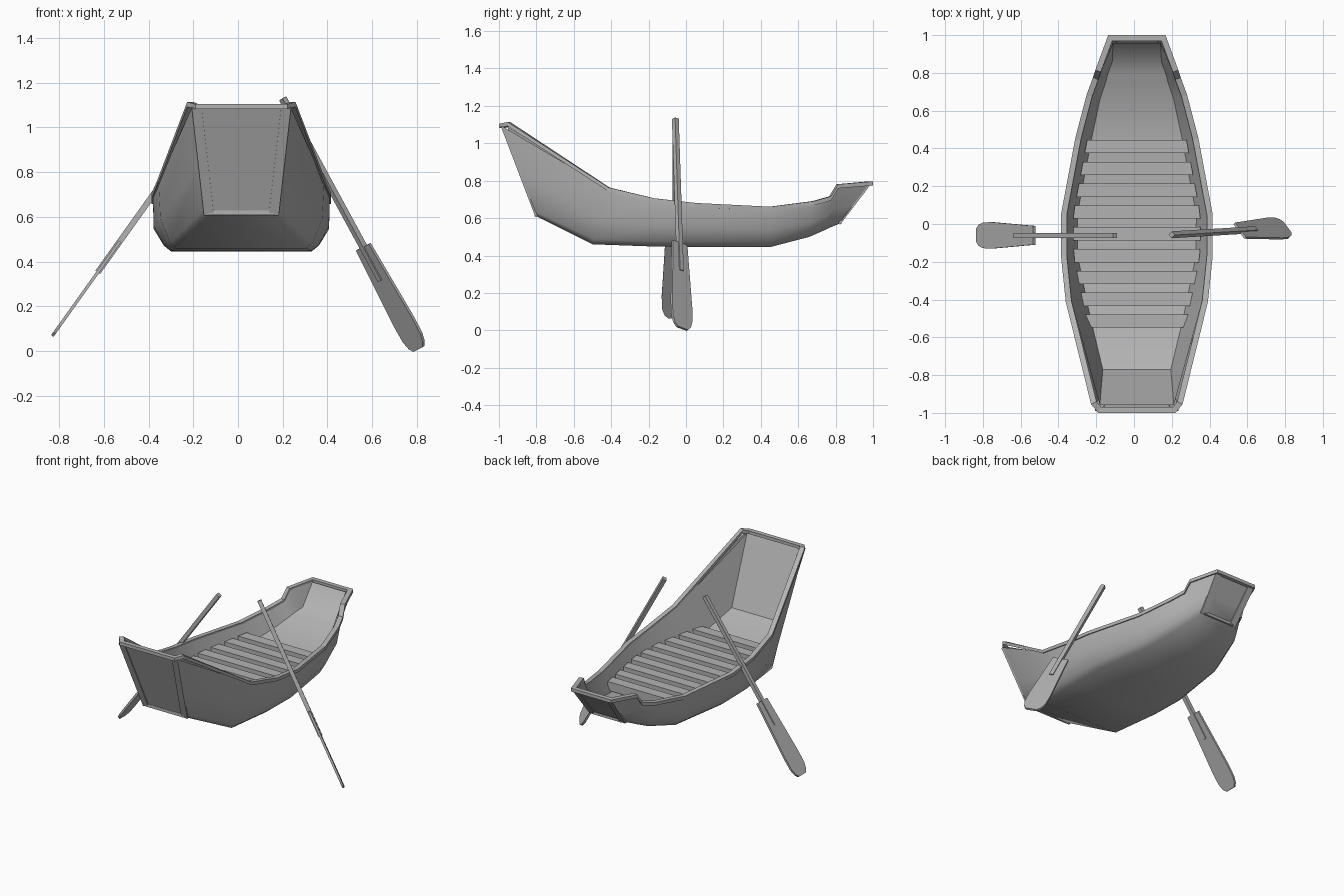
import bpy
import bmesh
import math
from mathutils import Vector, Matrix

cube = bpy.data.objects.get("Cube")
if cube:
    bpy.data.objects.remove(cube)

GREY = (0.45, 0.45, 0.45, 1)
wood = bpy.data.materials.new("grey_wood")
wood.use_nodes = True
wood.diffuse_color = GREY
wood.node_tree.nodes["Principled BSDF"].inputs["Base Color"].default_value = GREY

CX = 0.015  # centre line of the boat

# Bow to stern: sheer (half width, y, z), outer floor edge, side bulge, inner floor edge
STATIONS = [
    ((.22, -.984, 1.092), (.165, -.80, .61), 0, (.18, -.77, .66)),
    ((.37, -.41, .752), (.31, -.50, .46), .025, (.245, -.50, .54)),
    ((.395, -.17, .695), (.335, -.17, .448), .03, (.313, -.17, .53)),
    ((.395, .05, .67), (.335, .05, .445), .03, (.315, .05, .53)),
    ((.32, .45, .65), (.275, .45, .445), .03, (.24, .45, .53)),
    ((.26, .68, .68), (.215, .66, .50), .025, (.195, .66, .575)),
    ((.227, .77, .705), (.18, .74, .535), .015, (.165, .75, .61)),
    ((.214, .81, .77), (.17, .77, .55), .01, (.155, .79, .625)),
    ((.15, .984, .785), (.135, .82, .57), 0, (.13, .86, .65)),
]


def finish(name, bm, smooth=False, inside=False):
    bmesh.ops.recalc_face_normals(bm, faces=bm.faces)
    if inside:
        bmesh.ops.reverse_faces(bm, faces=bm.faces)
    mesh = bpy.data.meshes.new(name)
    bm.to_mesh(mesh)
    bm.free()
    mesh.materials.append(wood)
    obj = bpy.data.objects.new(name, mesh)
    bpy.context.collection.objects.link(obj)
    if smooth:
        bpy.ops.object.select_all(action="DESELECT")
        obj.select_set(True)
        bpy.context.view_layer.objects.active = obj
        bpy.ops.object.shade_smooth_by_angle(angle=math.radians(41))


def loft(bm, rings, closed_section=True, closed_path=False):
    """Skin a list of equal-length rings of points."""
    vs = [[bm.verts.new(p) for p in ring] for ring in rings]
    n = len(vs[0])
    pairs = list(zip(vs, vs[1:])) + ([(vs[-1], vs[0])] if closed_path else [])
    for a, b in pairs:
        for i in range(n if closed_section else n - 1):
            j = (i + 1) % n
            bm.faces.new((a[i], a[j], b[j], b[i]))
    if not closed_path:
        bm.faces.new(vs[0])
        bm.faces.new(vs[-1])


def sweep(name, path, across, tall, up=Vector((0, 0, 1)), closed=False):
    """Rectangular strip along a path, mitred at the corners."""
    rings = []
    n = len(path)
    for i, p in enumerate(path):
        before = path[i - 1] if closed or i else p
        after = path[(i + 1) % n] if closed or i < n - 1 else p
        dirs = [d.normalized() for d in (p - before, after - p) if d.length > 0]
        sides = [d.cross(up).normalized() for d in dirs]
        side = sum(sides, Vector()).normalized()
        side /= max(side.dot(sides[0]), .6)
        w, h = side * across, up * tall
        rings.append([p + w + h, p - w + h, p - w - h, p + w - h])
    bm = bmesh.new()
    loft(bm, rings, closed_path=closed)
    finish(name, bm)


def point(v, sign):
    return Vector((CX + sign * v[0], v[1], v[2]))


def skin(name, half_sections, inside=False):
    """Open-topped shell from half cross-sections running sheer to floor."""
    rings = [[point(p, -1) for p in s] + [point(p, 1) for p in reversed(s)]
             for s in half_sections]
    bm = bmesh.new()
    loft(bm, rings, closed_section=False)
    finish(name, bm, True, inside)


# Outer hull with bulging sides and a softened chine; lining with a raised floor
outer, inner = [], []
for k, (sheer, floor, bulge, deck) in enumerate(STATIONS):
    s, f, d = Vector(sheer), Vector(floor), Vector(deck)
    side = (s - f).normalized()
    outer.append([s, f.lerp(s, .45) + Vector((bulge, 0, 0)),
                  f + side * .028 + Vector((bulge * .15, 0, 0)), f - Vector((.022, 0, 0))])
    end = {0: .026, len(STATIONS) - 1: -.026}.get(k, 0)
    inner.append([s + Vector((-.024, end, 0)), d])
skin("hull", outer)
skin("inner_lining", inner, inside=True)

# Rim running right round the top edge, with clipped bow corners
edge = [Vector(s[0]) + Vector((-.009, 0, 0)) for s in STATIONS]
bow = [Vector((.198, -.984, 1.093)), Vector((.228, -.947, 1.103))]
half = bow + edge[1:]
rim = [point(p, -1) for p in half] + [point(p, 1) for p in reversed(half)]
sweep("rim", rim, .0155, .011, closed=True)

# Corner posts and lower bars framing both end boards
for k, end in ((0, "bow"), (-1, "stern")):
    corners = []
    for sign, side in ((-1, "right"), (1, "left")):
        s, f = point(STATIONS[k][0], sign), point(STATIONS[k][1], sign)
        inward = Vector((-sign * .02, 0, 0))
        face = (s - f).cross(Vector((1, 0, 0))).normalized()
        sweep(f"{side}_{end}_post", [f + inward, s + inward], .022, .006, face)
        corners.append(f + inward + (s - f).normalized() * .01)
    sweep(f"{end}_lower_bar", corners, .006, .01)


# Floor slats, cut to the width of the lining at each place
def floor_width(y):
    decks = [s[3] for s in STATIONS]
    for a, b in zip(decks, decks[1:]):
        if a[1] <= y <= b[1]:
            return a[0] + (b[0] - a[0]) * (y - a[1]) / (b[1] - a[1])


for i in range(9):
    y = .41 - i * .1155
    bm = bmesh.new()
    bmesh.ops.create_cube(bm, size=1)
    for v in bm.verts:
        py = y + v.co.y * .07
        v.co = (CX + v.co.x * 2 * (floor_width(py) + .022), py, .57 + v.co.z * .06)
    finish(f"floor_slat_{i + 1}", bm)

# Oar outline along the blade: (distance from start, half width)
BLADE = [(0, .05), (.08, .054), (.38, .07), (.46, .068), (.5, .055), (.52, .035)]


def oar(side, top, tip, twist):
    top, tip = Vector(top), Vector(tip)
    axis = (tip - top).normalized()
    length = (tip - top).length
    wide = Vector((0, 1, 0))
    wide = (wide - axis * wide.dot(axis)).normalized()
    wide = Matrix.Rotation(twist, 3, axis) @ wide
    flat = axis.cross(wide)
    sweep(f"{side}_oar_shaft", [top, top + axis * (length - .35)], .013, .013, flat)
    bm = bmesh.new()
    rings = []
    for d, w in BLADE:
        c = top + axis * (length - .52 + d)
        rings.append([c + wide * a * w + flat * b * .007
                      for a, b in ((1, 1), (-1, 1), (-1, -1), (1, -1))])
    loft(bm, rings)
    finish(f"{side}_oar_blade", bm)


oar("right", (-.10, -.06, 1.09), (-.83, -.06, .068), 0)
oar("left", (.20, -.057, 1.13), (.808, -.02, .01), math.radians(-40))
